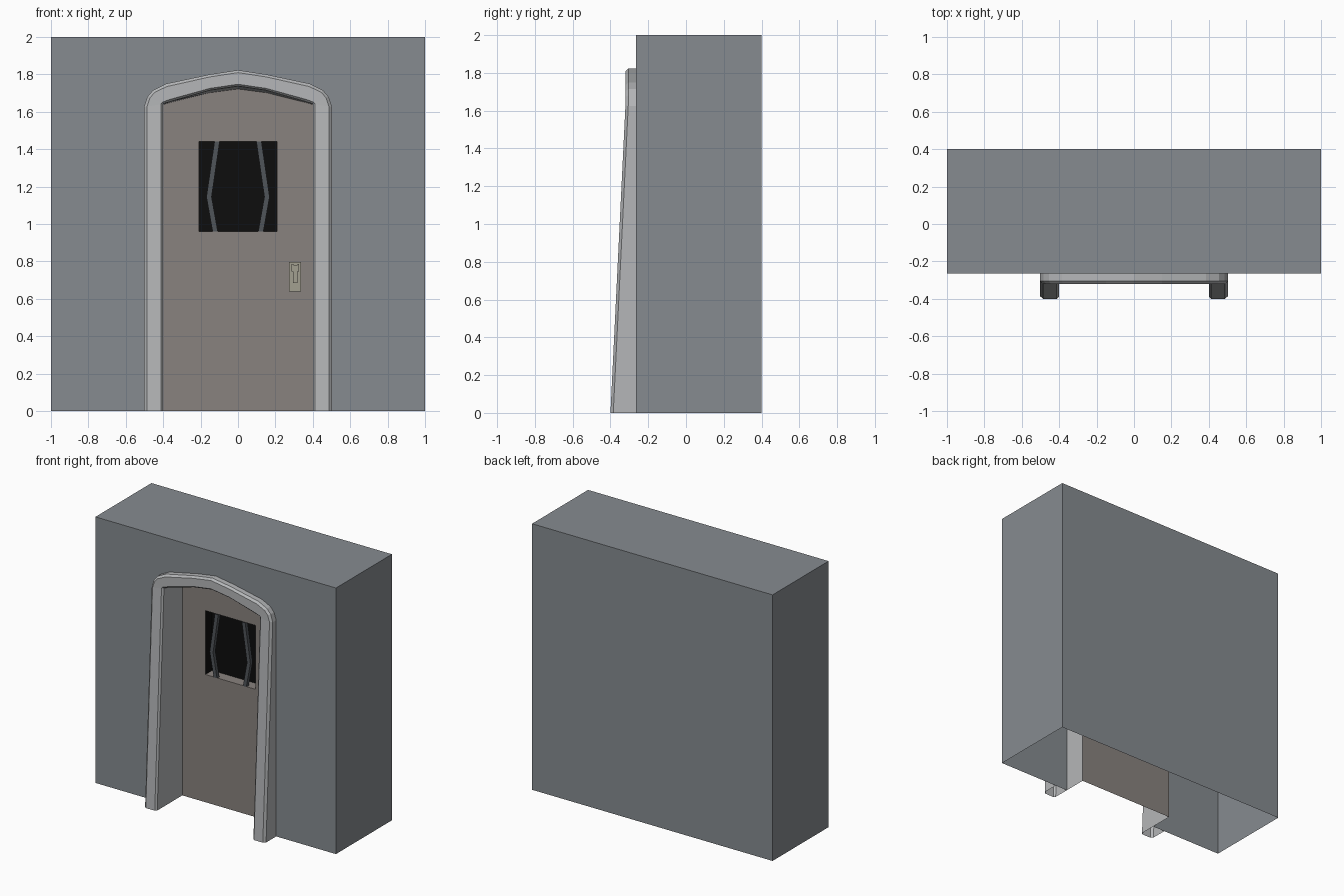
import bpy, bmesh
from mathutils import Vector

if "Cube" in bpy.data.objects:
    bpy.data.objects.remove(bpy.data.objects["Cube"])

def material(name, rgb):
    m = bpy.data.materials.new(name)
    m.diffuse_color = (*rgb, 1)
    m.use_nodes = True
    m.node_tree.nodes["Principled BSDF"].inputs["Base Color"].default_value = m.diffuse_color
    return m

STONE = material("wall_stone", (0.24, 0.26, 0.28))
TRIM = material("trim_stone", (0.46, 0.47, 0.48))
WOOD = material("door_wood", (0.25, 0.225, 0.21))
BLACK = material("dark", (0.004, 0.004, 0.004))
IRON = material("iron", (0.08, 0.09, 0.1))
BRASS = material("brass", (0.36, 0.35, 0.28))

def mesh_object(name, verts, faces, mat):
    me = bpy.data.meshes.new(name)
    me.from_pydata(verts, [], faces)
    me.materials.append(mat)
    ob = bpy.data.objects.new(name, me)
    bpy.context.collection.objects.link(ob)
    return ob

def fix_normals(ob):
    bm = bmesh.new()
    bm.from_mesh(ob.data)
    bmesh.ops.recalc_face_normals(bm, faces=bm.faces)
    bm.to_mesh(ob.data)
    bm.free()

def box(name, x, y, z, mat):
    v = [(a, b, c) for a in x for b in y for c in z]
    f = [(0, 1, 3, 2), (4, 6, 7, 5), (0, 4, 5, 1), (2, 3, 7, 6), (0, 2, 6, 4), (1, 5, 7, 3)]
    return mesh_object(name, v, f, mat)

def mirrored(half):
    return [(-x, z) for x, z in half] + [(x, z) for x, z in half[-2::-1]]

WALL_Y, DOOR_Y, BACK_Y = -0.265, -0.09, 0.40

# arch outlines as (x, z), from left foot over the apex to right foot
outer = mirrored([(.503, 0), (.503, 1.625), (.485, 1.68), (.455, 1.715), (.385, 1.75), (.15, 1.80), (0, 1.823)])
inner = mirrored([(.40, 0), (.40, 1.642), (.398, 1.643), (.395, 1.644), (.36, 1.655), (.15, 1.715), (0, 1.737)])
soffit = mirrored([(.40, 0), (.40, 1.638), (.398, 1.639), (.395, 1.64), (.36, 1.65), (.15, 1.702), (0, 1.722)])

# wall shell: open underneath, front face notched for the doorway
v = [(x, y, z) for y in (WALL_Y, BACK_Y) for x, z in ((-1, 0), (1, 0), (1, 2), (-1, 2))]
n = len(v)
v += [(x, WALL_Y, z) for x, z in inner]
last = len(v) - 1
mesh_object("wall", v, [[0] + list(range(n, last + 1)) + [1, 2, 3],
                        (5, 4, 7, 6), (1, 5, 6, 2), (4, 0, 3, 7), (3, 2, 6, 7)], STONE)

# arched frame: chamfered section that leans outwards towards the foot
verts, faces = [], []
for (ox, oz), (ix, iz), (sx, sz) in zip(outer, inner, soffit):
    o, i = Vector((ox, oz)), Vector((ix, iz))
    front = lambda z: -0.40 + 0.08 * min(z / 1.64, 1)
    a, b = o.lerp(i, .16), o.lerp(i, .88)
    ring = [(ox, WALL_Y, oz), (ox, front(oz) + .015, oz), (a.x, front(a.y), a.y),
            (b.x, front(b.y), b.y), (ix, front(iz) + .012, iz), (sx, DOOR_Y, sz)]
    verts += ring
for r in range(len(outer) - 1):
    for k in range(5):
        p = r * 6 + k
        faces.append((p, p + 1, p + 7, p + 6))
fix_normals(mesh_object("door_frame", verts, faces, TRIM))

# door panel: two halves around the window opening
W, Z0, Z1 = .208, .96, 1.44
half = [(0, 0), (0, Z0), (W, Z0), (W, Z1), (0, Z1)] + [(-x, z) for x, z in soffit[6::-1]]
v = [(s * x, DOOR_Y, z) for s in (-1, 1) for x, z in half]
n = len(half)
mesh_object("door", v, [list(range(n)), list(range(2 * n - 1, n - 1, -1))], WOOD)

# window recess: dark back, sides and head, with a timber sill
REC = DOOR_Y + .08
v = [(x, y, z) for y in (DOOR_Y, REC) for x, z in ((-W, Z0), (W, Z0), (W, Z1), (-W, Z1))]
mesh_object("window_recess", v, [(4, 5, 6, 7), (1, 2, 6, 5), (0, 4, 7, 3), (2, 3, 7, 6)], BLACK)
mesh_object("window_sill", v, [(0, 1, 5, 4)], WOOD)

# bent window bars
for side, label in ((-1, "left"), (1, "right")):
    v = [(side * (x + dx), DOOR_Y + dy, z)
         for x, z in ((.112, Z1), (.155, 1.145), (.122, Z0))
         for dx, dy in ((-.014, -.005), (.014, -.005), (.014, .023), (-.014, .023))]
    f = [(r + k, r + (k + 1) % 4, r + 4 + (k + 1) % 4, r + 4 + k) for r in (0, 4) for k in range(4)]
    fix_normals(mesh_object("window_bar_" + label, v, f, IRON))

# handle: plate, bracket cheeks and hanging lever
box("handle_plate", (.272, .338), (DOOR_Y - .012, DOOR_Y), (.64, .797), BRASS)
for x in (.287, .317):
    box("handle_bracket", (x, x + .009), (DOOR_Y - .04, DOOR_Y - .01), (.745, .785), BRASS)
box("handle_pin", (.29, .322), (DOOR_Y - .033, DOOR_Y - .02), (.77, .782), BRASS)
box("handle_lever", (.295, .317), (DOOR_Y - .04, DOOR_Y - .018), (.685, .78), BRASS)
